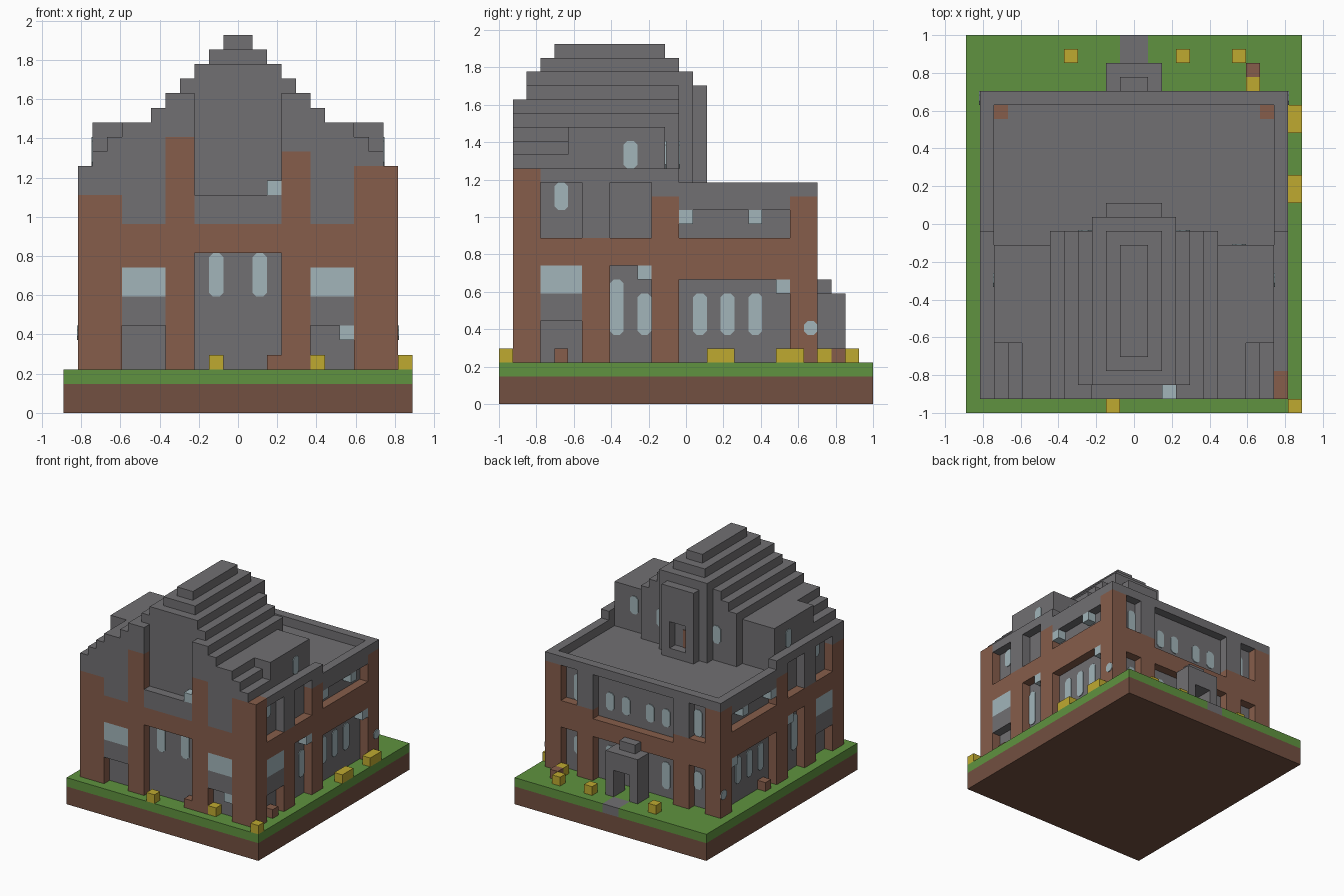
import bpy, bmesh

if "Cube" in bpy.data.objects:
    bpy.data.objects.remove(bpy.data.objects["Cube"])

UNIT = 2 / 27           # edge of one building block
THIN = 0.08             # thickness of a painted plate, in blocks


def material(name, *rgb):
    mat = bpy.data.materials.new(name)
    mat.use_nodes = True
    color = (*rgb, 1)
    mat.diffuse_color = color
    mat.node_tree.nodes["Principled BSDF"].inputs["Base Color"].default_value = color
    return mat


stone = material("grey stone", .165, .16, .17)
brick = material("brown brick", .24, .11, .07)
dirt = material("dark soil", .17, .08, .052)
grass = material("green grass", .115, .29, .05)
glass = material("pale glass", .36, .46, .49)
flower = material("yellow flower", .52, .40, .03)


def part(name, mat, boxes, round_axis=None):
    """Join blocks (x0, x1, y0, y1, z0, z1) into one object."""
    bm = bmesh.new()
    for x0, x1, y0, y1, z0, z1 in boxes:
        verts = bmesh.ops.create_cube(bm, size=1)["verts"]
        for v in verts:
            v.co.x = (x1 if v.co.x > 0 else x0) * UNIT - 12 * UNIT
            v.co.y = (y1 if v.co.y > 0 else y0) * UNIT - 1
            v.co.z = (z1 if v.co.z > 0 else z0) * UNIT
    if round_axis is not None:
        edges = [e for e in bm.edges
                 if abs((e.verts[0].co - e.verts[1].co)[round_axis]) > 1e-5]
        bmesh.ops.bevel(bm, geom=edges, offset=UNIT * .28, segments=1, affect='EDGES')
    mesh = bpy.data.meshes.new(name)
    bm.to_mesh(mesh)
    bm.free()
    mesh.materials.append(mat)
    bpy.context.collection.objects.link(bpy.data.objects.new(name, mesh))


def wall(side, name, mat, panels, near=0, far=1, rounded=False):
    """Panels (along0, along1, z0, z1) at a depth measured inward from one face."""
    boxes = []
    for a0, a1, z0, z1 in panels:
        if side == "front":
            box = (a0, a1, 1 + near, 1 + far, z0, z1)
        elif side == "back":
            box = (a0, a1, 23 - far, 23 - near, z0, z1)
        elif side == "right":
            box = (23 - far, 23 - near, a0, a1, z0, z1)
        else:
            box = (1 + near, 1 + far, a0, a1, z0, z1)
        boxes.append(box)
    axis = 1 if side in ("front", "back") else 0
    part(side + "_" + name, mat, boxes, axis if rounded else None)


def windows(side, panels, name="windows", depth=1):
    wall(side, name, glass, panels, depth - THIN, depth, True)


def mirrored(panels):
    return panels + [(24 - b, 24 - a, z0, z1) for a, b, z0, z1 in panels]


# Ground slab, lawn and path
part("soil_slab", dirt, [(0, 24, 0, 27, 0, 2)])
part("lawn", grass, [(0, 24, 0, 25, 2, 3), (0, 11, 25, 27, 2, 3), (13, 24, 25, 27, 2, 3)])
part("path", stone, [(11, 13, 25, 27, 2, 3)])

# Recessed inner walls
part("inner_walls", stone, [(2, 22, 2, 22, 3, 15), (2, 22, 2, 12, 15, 17)])

# Front: pilasters, belt course and infill
wall("front", "brickwork", brick, [
    (1, 4, 3, 15), (7, 9, 3, 19), (15, 17, 3, 18), (20, 23, 3, 17),
    (4, 7, 10, 13), (9, 15, 11, 13), (17, 20, 10, 13)])
wall("front", "stonework", stone, mirrored([(4, 7, 6, 8), (4, 7, 13, 17)])
     + [(1, 4, 15, 17), (9, 15, 13, 15)])
wall("front", "wide_windows", glass, mirrored([(4, 7, 8, 10)]) + [(19, 20, 5, 6)])
wall("front", "ledge_pane", glass, [(14, 15, 15, 16)])
wall("front", "recess_brick", brick, [(14, 15, 3, 4)])
windows("front", mirrored([(10, 11, 8, 11)]))

# Stepped gable face around the tall front recess
steps = []
for z, edge in zip(range(17, 22), (2, 3, 4, 6, 7)):
    steps.append((edge, 7 if z < 19 else 9, z, z + 1))
    steps.append((17 if z < 18 else 15, 24 - edge, z, z + 1))
wall("front", "gable_steps", stone, steps)

# Stepped roof: left edge, front and back of each layer
layers = [(2, 2, 12), (3, 2, 12), (4, 2, 12), (6, 2, 13), (7, 2, 13),
          (8, 2, 13), (9, 2, 14), (10, 3, 13), (11, 4, 12)]
part("stepped_roof", stone, [(edge, 24 - edge, y0, y1, z, z + 1)
                             for z, (edge, y0, y1) in enumerate(layers, 17)])
part("roof_back_wall", stone, [(6, 18, 12, 13, 15, 20)])
part("dormers", stone, [(2, 6, 5, 12, 17, 20), (18, 22, 5, 12, 17, 20)])
part("dormer_side_windows", glass, [(2 - THIN, 2, 9, 10, 17, 19),
                                    (22, 22 + THIN, 9, 10, 17, 19)], 0)
part("dormer_back_window", glass, [(19, 20, 12, 12 + THIN, 17, 19)], 1)
part("gable_back_windows", glass, [(8, 9, 13, 13 + THIN, 17, 19),
                                   (15, 16, 13, 13 + THIN, 17, 19)], 1)

# Bay on the flat roof with a niche
part("roof_bay", stone, [
    (9, 15, 13, 14, 15, 23), (10, 11, 14, 15, 15, 23), (13, 14, 14, 15, 15, 23),
    (11, 13, 14, 15, 19, 23), (11, 13, 14, 15, 15, 16)])
part("niche_panel", brick, [(11, 12, 14, 14 + THIN, 16, 18)])

# Both long sides
for side in ("right", "left"):
    tall = side == "right"
    wall(side, "brickwork", brick, [
        (2, 3, 3, 17 if tall else 15), (6, 8, 3, 12), (11, 13, 3, 15), (21, 22, 3, 15),
        (3, 6, 10, 12), (8, 11, 10, 12), (13, 21, 9, 12)])
    wall(side, "stonework", stone, [
        (3, 6, 6, 8), (6, 8, 12, 16), (3, 13, 16, 17), (11, 13, 15, 16),
        (13, 21, 14, 16), (21, 22, 15, 16)])
    if not tall:
        wall(side, "corner_cap", stone, [(2, 3, 15, 17)])
    wall(side, "wide_window", glass, [(3, 6, 8, 10)])
    windows(side, [(8, 9, 5, 9), (10, 11, 5, 8), (4, 5, 14, 16)]
            + [(y, y + 1, 5, 8) for y in (14, 16, 18)])
    wall(side, "small_panes", glass, [
        (10, 11, 9, 10), (20, 21, 8, 9), (13, 14, 13, 14), (18, 19, 13, 14)])
    block = 4 if tall else 14
    wall(side, "loose_brick", brick, [(block, block + 1, 3, 4)])
    windows(side, [(22, 23, 5, 6)], "corner_pane", 0)

# Back: pilasters, belt course and parapet
wall("back", "brickwork", brick, mirrored([
    (1, 3, 3, 15), (5, 7, 3, 11), (3, 5, 8, 11)]) + [(7, 17, 8, 10)])
wall("back", "stonework", stone, mirrored([(5, 7, 11, 15)]) + [(1, 23, 15, 16)])
windows("back", mirrored([(8, 9, 11, 13), (10, 11, 11, 13), (8, 9, 4, 7),
                          (4, 5, 11, 14), (4, 5, 5, 7)]))
part("roof_corner_bricks", brick, [(2, 3, 21, 22, 15, 15 + THIN),
                                   (21, 22, 21, 22, 15, 15 + THIN)])

# Entrance porch
part("porch", stone, [(10, 11, 23, 25, 3, 8), (13, 14, 23, 25, 3, 8),
                      (11, 13, 23, 25, 6, 8), (11, 13, 23, 24, 8, 9)])

# Flowers and a loose garden block
spots = [(10, 0), (23, 0), (17, 1), (23, 15), (23, 16), (23, 20), (23, 21),
         (7, 25), (15, 25), (19, 25), (20, 23)]
part("flowers", flower, [(x, x + 1, y, y + 1, 3, 4) for x, y in spots])
part("garden_block", brick, [(20, 21, 24, 25, 3, 4)])
